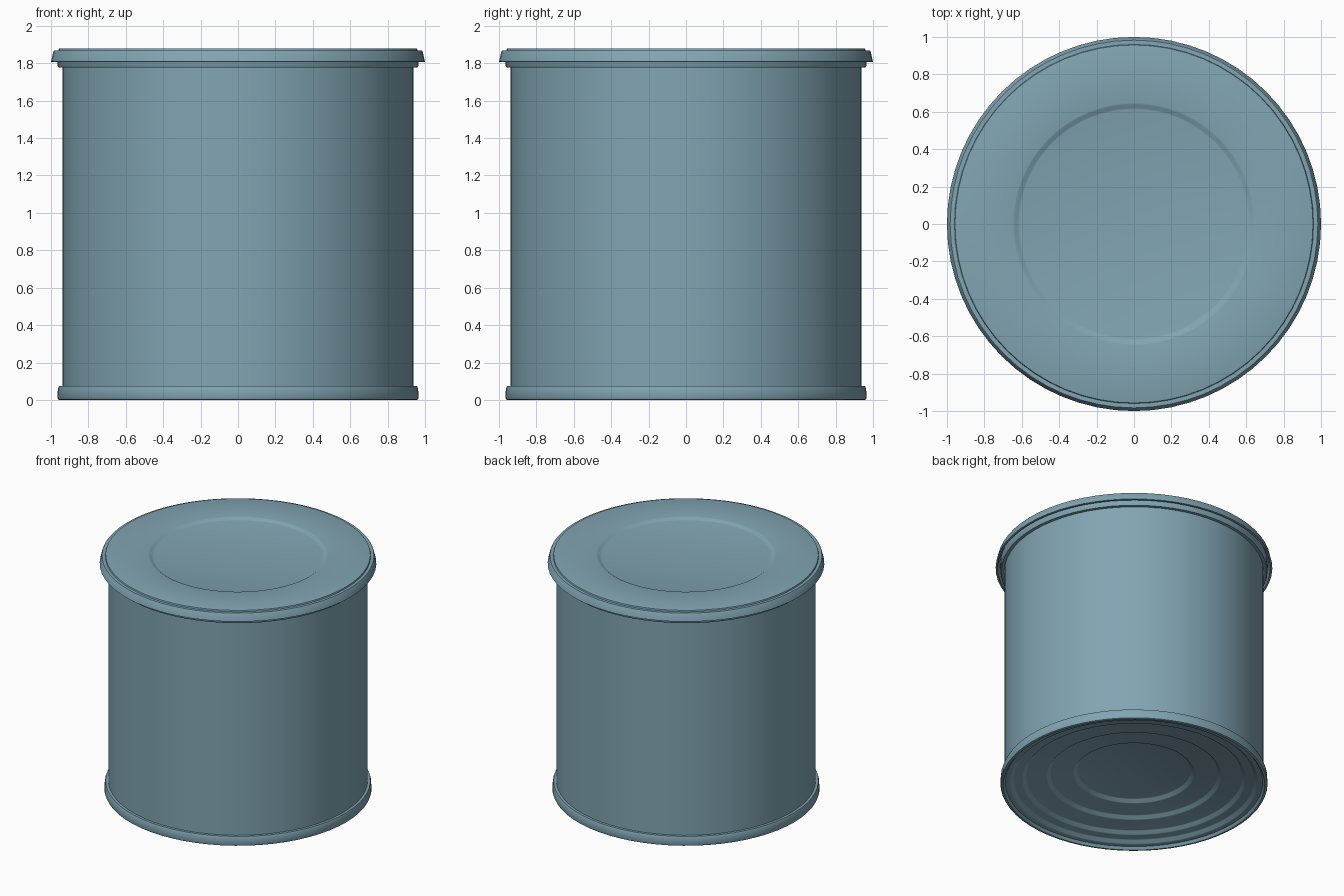
import bpy, bmesh
from math import tau, radians

if "Cube" in bpy.data.objects:
    bpy.data.objects.remove(bpy.data.objects["Cube"])

SIDES = 64

# Blue-grey painted metal
paint = bpy.data.materials.new("blue_grey")
paint.diffuse_color = (0.22, 0.375, 0.45, 1)
paint.use_nodes = True
paint.node_tree.nodes["Principled BSDF"].inputs["Base Color"].default_value = paint.diffuse_color


def lathe(name, profile, closed=False):
    """Revolve (radius, z) points around the z axis into a smooth shaded part."""
    bm = bmesh.new()
    verts = [bm.verts.new((r, 0, z)) for r, z in profile]
    edges = [bm.edges.new(pair) for pair in zip(verts, verts[1:])]
    if closed:
        edges.append(bm.edges.new((verts[-1], verts[0])))
    bmesh.ops.spin(bm, geom=verts + edges, cent=(0, 0, 0), axis=(0, 0, 1),
                   angle=tau, steps=SIDES, use_duplicate=False)
    bmesh.ops.remove_doubles(bm, verts=bm.verts, dist=1e-4)
    bmesh.ops.recalc_face_normals(bm, faces=bm.faces)
    mesh = bpy.data.meshes.new(name)
    bm.to_mesh(mesh)
    bm.free()
    mesh.materials.append(paint)
    obj = bpy.data.objects.new(name, mesh)
    bpy.context.collection.objects.link(obj)
    bpy.ops.object.select_all(action='DESELECT')
    obj.select_set(True)
    bpy.context.view_layer.objects.active = obj
    bpy.ops.object.shade_smooth_by_angle(angle=radians(30))
    return obj


def step(r, z, width, height):
    """Profile points of a softly rounded step going inwards from (r, z)."""
    return [(r - width * a, z + height * b)
            for a, b in [(0, 0), (0.25, 0.12), (0.75, 0.88), (1, 1)]]


# Thin cylindrical wall
lathe("can_wall", [(0.937, 0.05), (0.937, 1.80), (0.925, 1.80), (0.925, 0.05)], closed=True)

# Bottom seam and terraced, recessed base panel
bottom_steps = [(0.93, 0.075), (0.957, 0.075), (0.963, 0.06), (0.966, 0.012), (0.962, 0.003),
                (0.955, 0), (0.945, 0), (0.93, 0.02)]
for radius, z in [(0.9, 0.02), (0.81, 0.045), (0.635, 0.07), (0.44, 0.095)]:
    bottom_steps += step(radius, z, 0.034, 0.025)
lathe("bottom_end", bottom_steps + [(0, 0.12)])

# Top seam and sealed end, mostly hidden by the lid
lathe("top_end", [(0.93, 1.778), (0.96, 1.778), (0.966, 1.79), (0.966, 1.845), (0.955, 1.855),
                  (0.94, 1.855), (0.92, 1.81), (0, 1.81)])

# Snap-on lid with flared skirt and shallow round recess
lathe("lid", [(0, 1.863)] + step(0.648, 1.88, 0.036, -0.017)[::-1] +
      [(0.95, 1.88), (0.957, 1.878), (0.96, 1.868), (0.983, 1.868), (0.987, 1.863),
       (1.0, 1.808), (0.985, 1.806), (0.971, 1.86), (0.65, 1.868), (0.61, 1.85), (0, 1.85)])
